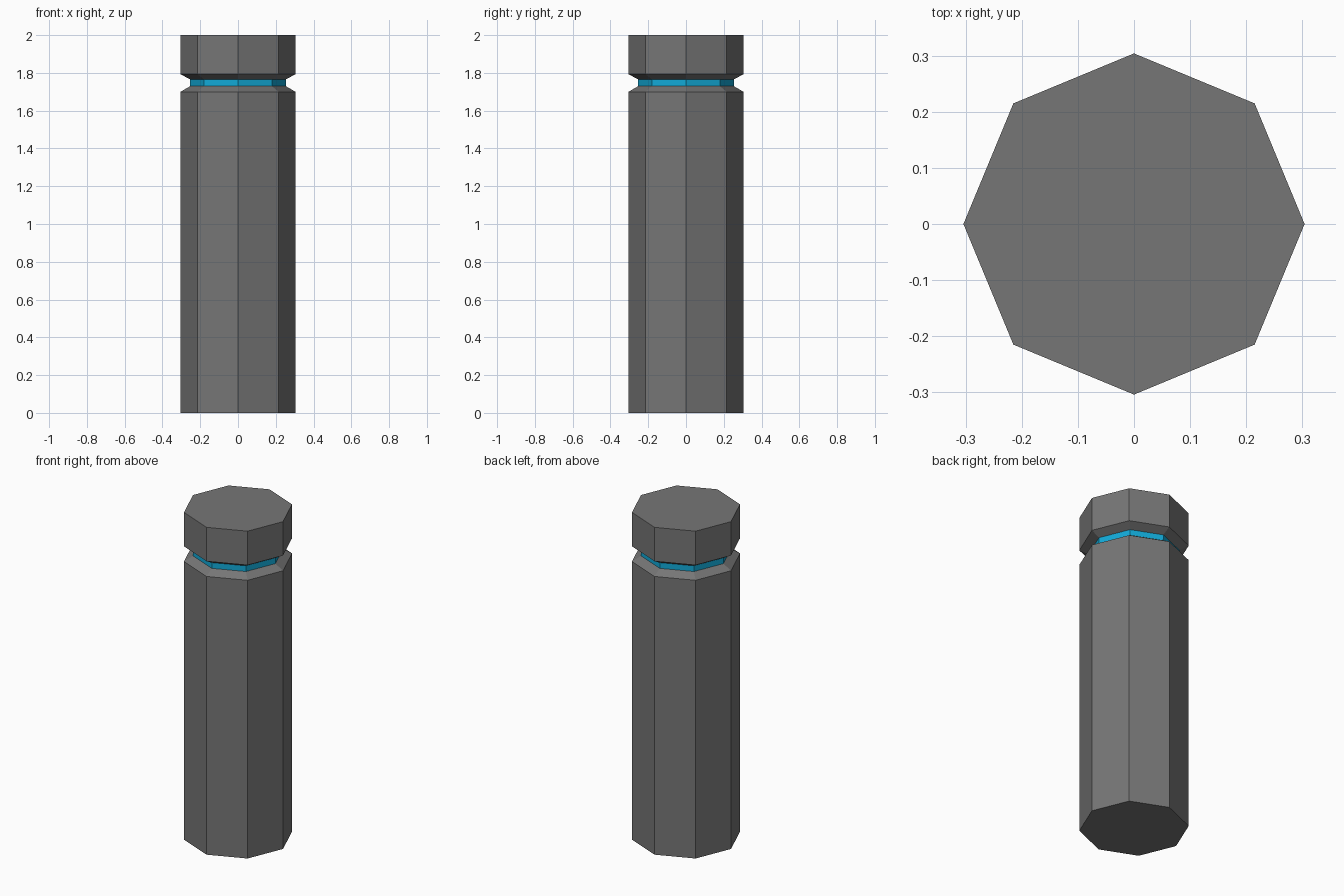
import bpy, bmesh, math

if "Cube" in bpy.data.objects:
    bpy.data.objects.remove(bpy.data.objects["Cube"])

SIDES = 8
# (radius, height) rings from bottom to top, with the V-shaped groove
PROFILE = [(0.304, 0.0), (0.304, 1.70), (0.253, 1.73),
           (0.253, 1.765), (0.304, 1.793), (0.304, 2.0)]
BAND = 2  # profile segment at the bottom of the groove


def material(name, color):
    m = bpy.data.materials.new(name)
    m.diffuse_color = (*color, 1)
    m.use_nodes = True
    m.node_tree.nodes["Principled BSDF"].inputs["Base Color"].default_value = m.diffuse_color
    return m


# Octagonal post lathed from the profile
bm = bmesh.new()
rings = [[bm.verts.new((r * math.cos(2 * math.pi * i / SIDES),
                        r * math.sin(2 * math.pi * i / SIDES), z))
          for i in range(SIDES)] for r, z in PROFILE]
for s in range(len(rings) - 1):
    for i in range(SIDES):
        j = (i + 1) % SIDES
        f = bm.faces.new((rings[s][i], rings[s][j],
                          rings[s + 1][j], rings[s + 1][i]))
        f.material_index = 1 if s == BAND else 0  # blue light band

# End caps
bm.faces.new(rings[0][::-1])
bm.faces.new(rings[-1])
bmesh.ops.recalc_face_normals(bm, faces=bm.faces)

mesh = bpy.data.meshes.new("bollard_post")
bm.to_mesh(mesh)
bm.free()
mesh.materials.append(material("dark grey", (0.18, 0.18, 0.18)))
mesh.materials.append(material("bright blue", (0.006, 0.40, 0.68)))
bpy.context.collection.objects.link(bpy.data.objects.new("bollard_post", mesh))
